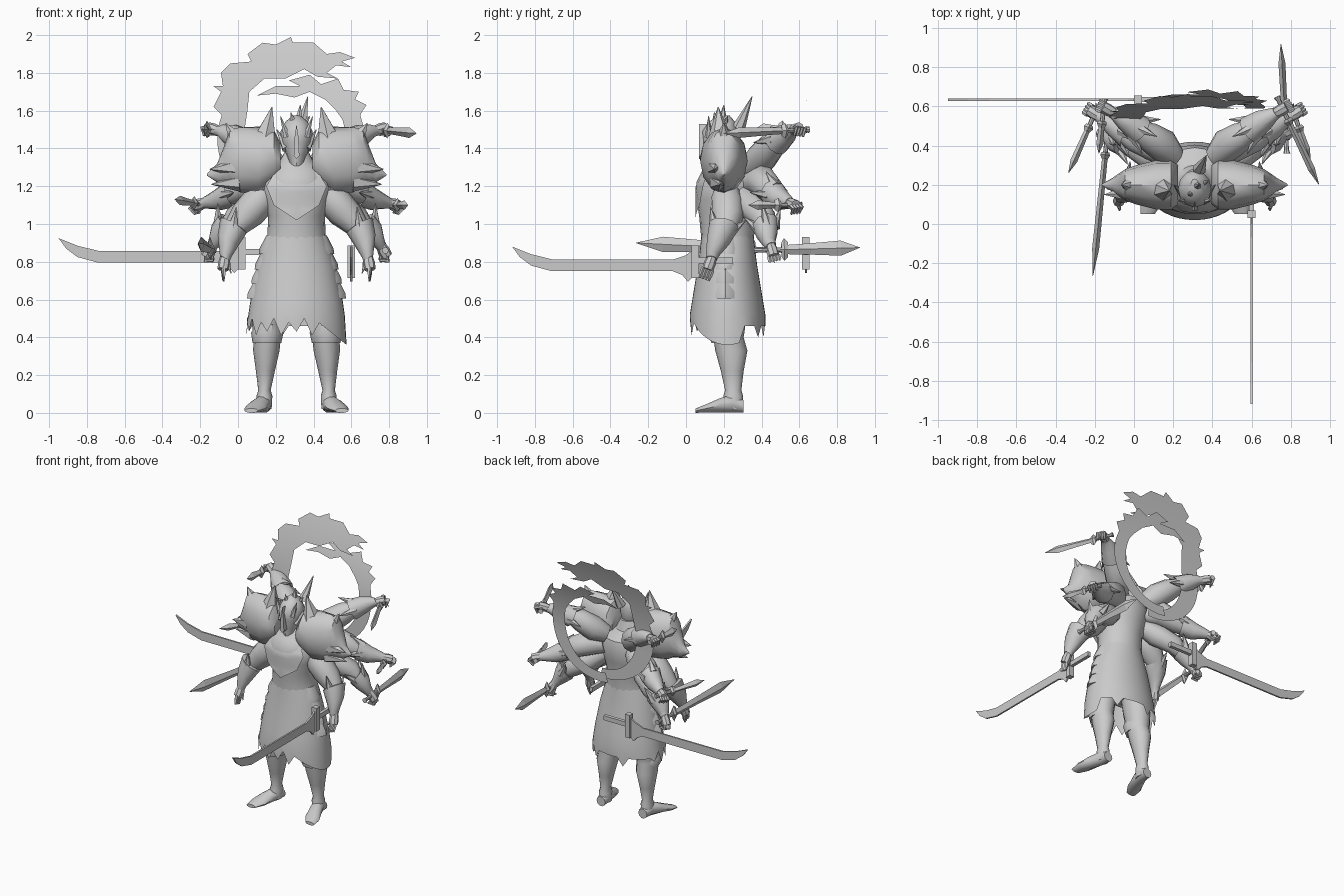
import bpy, bmesh, math
from mathutils import Vector
from math import sin, cos, pi

CX = 0.31  # body centre line
grey = bpy.data.materials.new("clay_grey")
grey.diffuse_color = (0.6, 0.6, 0.6, 1)

def finish(bm, name, smooth=True, recalc=True):
    if recalc:
        bmesh.ops.recalc_face_normals(bm, faces=bm.faces)
    me = bpy.data.meshes.new(name)
    bm.to_mesh(me)
    bm.free()
    me.materials.append(grey)
    ob = bpy.data.objects.new(name, me)
    bpy.context.collection.objects.link(ob)
    if smooth:
        bpy.ops.object.select_all(action='DESELECT')
        ob.select_set(True)
        bpy.context.view_layer.objects.active = ob
        bpy.ops.object.shade_smooth_by_angle(angle=math.radians(40))
    return ob

def loft(name, rings, sides=10, ref=(0, 1, 0), axis=None, caps=(True, True), smooth=True, hem=None):
    """rings: (x, y, z, radius_u, radius_v) along a path"""
    bm = bmesh.new()
    P = [Vector(r[:3]) for r in rings]
    loops = []
    for i, r in enumerate(rings):
        d = Vector(axis) if axis else P[min(i + 1, len(P) - 1)] - P[max(i - 1, 0)]
        u = Vector(ref).cross(d).normalized()
        v = d.normalized().cross(u)
        loop = []
        for k in range(sides):
            a = 2 * pi * k / sides
            p = P[i] + u * cos(a) * r[3] + v * sin(a) * r[-1]
            if hem and i == len(rings) - 1:
                p.z = hem(p, k)
            loop.append(bm.verts.new(p))
        loops.append(loop)
    for a, b in zip(loops, loops[1:]):
        for k in range(sides):
            j = (k + 1) % sides
            bm.faces.new((a[k], a[j], b[j], b[k]))
    if caps[0]:
        bm.faces.new(loops[0])
    if caps[1]:
        bm.faces.new(loops[-1])
    return finish(bm, name, smooth)

def spike(name, a, b, r, sides=6):
    a, b = Vector(a), Vector(b)
    m = a.lerp(b, 0.4)
    ref = (1, 0, 0) if abs((b - a).normalized().x) < 0.8 else (0, 1, 0)
    loft(name, [(*a, r), (*m, r * 0.62), (*b, 0.002)], sides, ref)

def sheet(name, pts, place, thick=None):
    """flat outline, sliced by height if curved, optionally extruded"""
    bm = bmesh.new()
    f = bm.faces.new([bm.verts.new((p[0], 0, p[1])) for p in pts])
    f.normal_update()
    bmesh.ops.triangulate(bm, faces=[f])
    if not thick:
        for i in range(40):
            bmesh.ops.bisect_plane(bm, geom=bm.verts[:] + bm.edges[:] + bm.faces[:],
                                   plane_co=(0, 0, 1.02 + i * .025), plane_no=(0, 0, 1))
        bm.normal_update()
        bmesh.ops.triangulate(bm, faces=bm.faces)
    for v in bm.verts:
        v.co = place(v.co.x, v.co.z)
    if thick:
        ext = bmesh.ops.extrude_face_region(bm, geom=bm.faces[:])
        vs = [g for g in ext['geom'] if isinstance(g, bmesh.types.BMVert)]
        bmesh.ops.translate(bm, verts=vs, vec=thick)
    finish(bm, name, not thick, bool(thick))

def column(name, rows, cx, cy, **kw):
    return loft(name, [(cx, cy + (r[3] if len(r) > 3 else 0), r[0], r[1], r[2]) for r in rows],
                axis=(0, 0, 1), **kw)

# torso, neck and collar panel
column("torso", [(0.82, .18, .14), (0.93, .155, .14), (1.04, .15, .15), (1.13, .18, .165),
                 (1.22, .2, .175, .01), (1.29, .16, .15, .02), (1.33, .09, .08), (1.4, .055, .06)], CX, .22, sides=20)
sheet("chest_panel", [(.15, 1.2), (.21, 1.3), (.31, 1.24), (.41, 1.3), (.47, 1.2), (.43, 1.1), (.31, 1.02), (.19, 1.1)],
      lambda x, z: (x, .05 + 1.6 * (x - CX) ** 2 + max(0, z - 1.2) * .6, z))

# long skirt with a torn hem, and layered plates on the hips
def hem(p, k):
    if p.y > .3:
        return .46 if k % 6 else .4
    if p.x > .4:
        return .50 - (p.x - .4) * .8
    return .41 + (0, .07, .02, .09)[k % 4]
column("skirt", [(.94, .152, .138), (.87, .18, .145), (.78, .208, .157), (.69, .226, .172),
                 (.61, .242, .185), (.52, .255, .2), (.45, .265, .2)],
       CX, .22, sides=40, caps=(True, False), hem=hem)
for z, r in ((.84, .2), (.76, .222), (.685, .24), (.605, .262)):
    column("hip_plate", [(z, r, .115), (z + .03, r - .004, .11), (z + .1, r - .04, .1)], CX, .21, sides=16)

# legs and feet
for s in (-1, 1):
    n = "left_" if s < 0 else "right_"
    loft(n + "leg", [(CX + s * dx, y, z, a, b) for dx, y, z, a, b in (
        (.12, .22, .7, .09, .1), (.15, .22, .52, .088, .1), (.155, .225, .43, .078, .085), (.155, .225, .4, .072, .08),
        (.16, .24, .33, .07, .085), (.165, .245, .22, .05, .06), (.17, .25, .12, .033, .043),
        (.17, .25, .09, .042, .052), (.17, .25, .02, .038, .05))], 12, axis=(0, 0, -1))
    loft(n + "knee_guard", [(CX + s * .157, .215, .37, .076, .085), (CX + s * .155, .21, .425, .086, .095),
                            (CX + s * .15, .2, .47, .06, .08)], 10, axis=(0, 0, 1))
    loft(n + "foot", [(CX + s * dx, y, z, a, b) for dx, y, z, a, b in (
        (.17, .305, .035, .035, .035), (.172, .25, .05, .042, .05), (.195, .18, .04, .05, .04),
        (.22, .11, .024, .056, .024), (.24, .05, .012, .036, .012))], 10, ref=(0, 0, 1), axis=(0, -1, 0))

# helmeted head with horns and plume
column("head", [(1.27, .012, .02, -.05), (1.31, .035, .05, -.02), (1.37, .055, .08), (1.43, .08, .09),
                (1.49, .085, .095), (1.54, .06, .07, .01), (1.575, .02, .03, .02)], CX, .18, sides=12)
sheet("nose_guard", [(-.015, 1.36), (0, 1.345), (.015, 1.36), (.01, 1.46), (0, 1.53), (-.01, 1.46)],
      lambda x, z: (CX + x, .07, z), (0, .05, 0))
for s in (-1, 1):
    spike("brow_horn", (CX + s * .05, .12, 1.46), (CX + s * .085, .12, 1.57), .022)
    spike("cheek_fin", (CX + s * .05, .15, 1.4), (CX + s * .105, .2, 1.5), .03)
for x, y, z, r in ((-.03, .15, 1.59, .03), (.02, .2, 1.63, .035), (.06, .35, 1.675, .035), (.07, .22, 1.57, .025)):
    spike("crest_plume", (CX + x * .4, y * .6 + .07, 1.51), (CX + x, y, z), r)

# shoulder armour: flat-topped domes narrowing to an outer point
for s in (-1, 1):
    loft("shoulder_guard", [(CX + s * dx, .2, z, a, b) for dx, z, a, b in (
        (.085, 1.34, .09, .1), (.12, 1.355, .145, .125), (.2, 1.335, .175, .125), (.3, 1.34, .172, .1),
        (.355, 1.35, .15, .08), (.385, 1.31, .1, .06), (.42, 1.27, .05, .035), (.475, 1.26, .004, .004))],
         12, axis=(s, 0, 0))
    for a, b, r in (((.17, .18, 1.44), (.13, .17, 1.62), .07), ((.31, .2, 1.43), (.375, .2, 1.535), .06),
                    ((.33, .16, 1.3), (.46, .15, 1.29), .05), ((.3, .17, 1.22), (.45, .18, 1.21), .05),
                    ((.2, .19, 1.22), (.15, .18, 1.13), .07)):
        spike("shoulder_spike", (CX + s * a[0], *a[1:]), (CX + s * b[0], *b[1:]), r)

# four pairs of arms: (outward x, y, z, radius)
ARMS = {
    "front_arm": [(.14, .22, 1.2, .06), (.2, .22, 1.12, .09), (.26, .22, 1.05, .088), (.32, .21, .985, .064),
                  (.335, .2, .99, .08), (.365, .17, .91, .062), (.378, .14, .84, .036), (.38, .135, .815, .03)],
    "low_arm": [(.13, .3, 1.15, .06), (.22, .35, 1.09, .08), (.32, .41, 1.03, .068), (.36, .42, .99, .05),
                (.365, .42, 1.0, .072), (.41, .43, .95, .06), (.44, .44, .9, .036), (.45, .45, .88, .03)],
    "middle_arm": [(.12, .34, 1.22, .06), (.2, .4, 1.23, .085), (.3, .44, 1.19, .075), (.35, .46, 1.16, .055),
                   (.34, .46, 1.165, .074), (.41, .5, 1.13, .058), (.47, .54, 1.115, .036), (.49, .55, 1.11, .03)],
    "upper_arm": [(.1, .34, 1.3, .06), (.16, .4, 1.35, .085), (.24, .45, 1.41, .075), (.29, .48, 1.44, .055),
                  (.28, .48, 1.435, .074), (.35, .53, 1.475, .058), (.4, .56, 1.495, .036), (.42, .57, 1.495, .03)],
}
for name, path in ARMS.items():
    for s in (-1, 1):
        P = [(CX + s * x, y, z, r) for x, y, z, r in path]
        loft(name, P, 10, axis=Vector(P[-1][:3]) - Vector(P[0][:3]))
        w, cuff = Vector(P[-1][:3]), Vector(P[4][:3])
        d = (w - Vector(P[5][:3])).normalized()
        side = d.cross(Vector((0, 1, 0))).normalized() * s
        out = d.cross(side).normalized()
        # cuff spikes
        for q in (out, -out, -side if name == "front_arm" else side):
            spike(name + "_cuff_spike", cuff + q * .04 + d * .03, cuff + q * .1 - d * .07, .032)
        # palm, fingers and thumb
        loft(name + "_palm", [(*(w - d * .01), .026), (*(w + d * .025), .032), (*(w + d * .06), .03)], 8,
             ref=side)
        for k in range(4):
            o = w + d * .055 + out * (k - 1.5) * .017
            curl = .012 if name == "front_arm" else .045
            tip = o + d * (.06 if name == "front_arm" else .0) - side * curl
            mid = o + d * .025 - side * .006
            loft(name + "_finger", [(*o, .011), (*mid, .011), (*tip, .006)], 5, ref=out)
        spike(name + "_thumb", w + d * .02 - side * .02, w + d * .075 - side * .045, .014, 5)

# straight blades held in the hands: hilt end, tip, blade half width
def dagger(name, a, b, w, hilt):
    a, b = Vector(a), Vector(b)
    L = (b - a).length
    d = (b - a) / L
    at = lambda t, u, v: (*(a + d * t), u, v)
    loft(name + "_handle", [at(0, .018, .018), at(.02, .012, .012), at(hilt, .012, .012)], 8, ref=(0, 0, 1))
    loft(name + "_guard", [at(hilt - .015, .02, w * .9), at(hilt, .025, w * 1.5), at(hilt + .02, .015, w)], 4,
         ref=(0, 0, 1))
    loft(name + "_blade", [at(hilt, .014, w * .6), at(hilt + (L - hilt) * .35, .016, w * .75),
                           at(L * .82, .018, w), at(L, .001, .001)], 4, ref=(0, 0, 1), smooth=False)
dagger("left_sword", (-.13, .52, .86), (-.21, -.265, .9), .04, .17)
dagger("right_sword", (.78, .36, .86), (.75, .92, .875), .04, .16)
dagger("middle_left_dagger", (-.18, .61, 1.1), (-.335, .26, 1.13), .025, .13)
dagger("middle_right_dagger", (.8, .61, 1.1), (.9, .33, 1.1), .025, .13)
dagger("upper_right_dagger", (.73, .65, 1.5), (.945, .2, 1.48), .028, .14)
dagger("upper_left_dagger", (-.15, .64, 1.5), (-.18, .36, 1.5), .032, .13)

# two long curved sabres hanging at the hips
SABRE = [(-.97, .085), (-.87, .045), (-.76, .018), (-.12, .016), (-.05, .04), (0, .08), (0, -.06),
         (-.04, -.1), (-.07, -.065), (-.12, -.045), (-.76, -.045), (-.87, -.015), (-.93, .03)]
def sabre(name, place, side):
    box = lambda a, b, c, e: [(a, c), (b, c), (b, e), (a, e)]
    v = Vector(side)
    for part, pts, t in (("blade", SABRE, .012), ("guard", box(-.02, .02, -.08, .09), .04),
                         ("handle", box(0, .2, -.005, .028), .025)):
        sheet(name + "_" + part, pts, lambda a, b: Vector(place(a, b)) - v * t / 2, v * t)
sabre("back_sabre", lambda t, h: (.02 + t, .635, .84 + h), (0, 1, 0))
sabre("side_sabre", lambda t, h: (.6, .05 + t, .795 + h), (1, 0, 0))

# flaming halo: two thin curved sheets behind the shoulders
def arc(a0, a1, r, n=14, ry=None):
    return [(.29 + r * cos(math.radians(a0 + (a1 - a0) * i / n)),
             1.45 + (ry or r) * sin(math.radians(a0 + (a1 - a0) * i / n))) for i in range(n + 1)]
FLAMES_TOP = [(-.13, 1.62), (-.09, 1.7), (-.13, 1.73), (-.08, 1.73), (-.09, 1.8), (-.04, 1.85), (.07, 1.86), (.05, 1.9),
              (.13, 1.96), (.2, 1.95), (.28, 1.99), (.29, 1.96), (.4, 1.96), (.47, 1.9), (.54, 1.91), (.62, 1.88), (.55, 1.86),
              (.6, 1.83), (.52, 1.84), (.47, 1.8), (.53, 1.77), (.42, 1.78), (.35, 1.82), (.25, 1.77), (.14, 1.77),
              (.06, 1.7), (.05, 1.6)]
sheet("left_halo_flame", arc(275, 160, .4, ry=.37) + FLAMES_TOP + arc(165, 275, .26, ry=.3),
      lambda x, z: (x, .53 + .33 * max(0, z - 1.35) ** 2, z))
FLAMES_RIGHT = [(.66, 1.6), (.68, 1.63), (.62, 1.66), (.64, 1.7), (.56, 1.71), (.53, 1.77), (.44, 1.74), (.38, 1.79), (.27, 1.76),
                (.33, 1.73), (.2, 1.73), (.1, 1.68), (.2, 1.69), (.3, 1.67), (.38, 1.7), (.46, 1.66), (.52, 1.6)]
sheet("right_halo_flame", arc(260, 380, .38, ry=.37) + FLAMES_RIGHT + arc(20, -100, .28, ry=.3),
      lambda x, z: (x, .59 + .5 * max(0, z - 1.35) ** 2, z))
